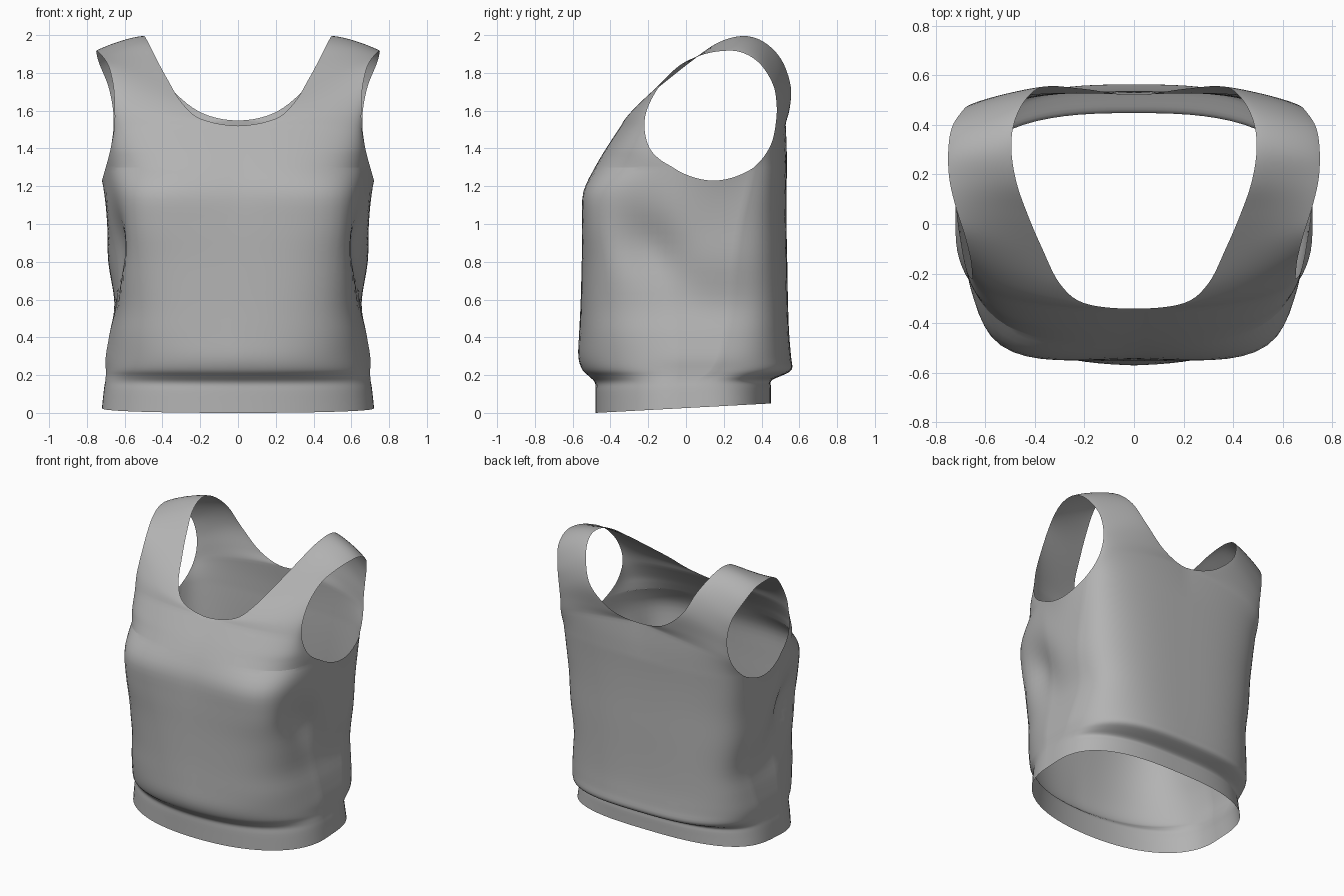
import bpy, bmesh, math
from mathutils import Vector

if "Cube" in bpy.data.objects:
    bpy.data.objects.remove(bpy.data.objects["Cube"])

S, K = 20, 14          # columns per panel, columns under the arm

# Torso sections: z, half width, front corner x, back corner x, front centre y, front corner y, back y,
#                 front squareness, back squareness, side front y, side back y
TORSO = [
    (0.00, .720, .71, .72, -.480, -.475, .450, 2.25, 2.75, -.04, .05),
    (0.11, .710, .70, .70, -.480, -.475, .450, 2.25, 2.75, -.04, .05),
    (0.16, .703, .68, .69, -.482, -.475, .452, 2.25, 2.75, -.05, .06),
    (0.195, .70, .65, .66, -.515, -.500, .505, 2.4, 2.9, -.05, .10),
    (0.23, .70, .63, .64, -.550, -.530, .560, 2.6, 3.0, -.05, .14),
    (0.30, .70, .61, .63, -.570, -.545, .556, 2.8, 3.0, -.05, .18),
    (0.42, .68, .61, .62, -.566, -.548, .546, 3.0, 3.1, -.06, .21),
    (0.58, .655, .60, .61, -.558, -.550, .540, 3.2, 3.2, -.07, .24),
    (0.80, .687, .60, .62, -.552, -.550, .536, 3.7, 3.2, -.07, .26),
    (1.00, .692, .62, .62, -.548, -.558, .532, 4.3, 3.2, -.07, .29),
    (1.17, .697, .62, .62, -.535, -.562, .532, 4.3, 3.2, -.07, .33),
    (1.30, .700, .62, .62, -.480, -.495, .535, 3.2, 3.2, -.07, .36),
]

# Upper panel rows: neck-side point, corner control point, arm-side point, squareness
CHEST = [
    (0, -.48, 1.30, .62, -.495, 1.30, .70, -.07, 1.30, 3.2),
    (0, -.452, 1.35, .615, -.465, 1.35, .687, -.145, 1.347, 2.9),
    (0, -.415, 1.41, .61, -.43, 1.41, .672, -.197, 1.41, 2.6),
    (0, -.342, 1.520, .59, -.365, 1.52, .655, -.22, 1.51, 2.1),
]
STRAP = [
    CHEST[-1],
    (.20, -.32, 1.558, .55, -.30, 1.61, .653, -.205, 1.61, 1.7),
    (.30, -.24, 1.645, .53, -.20, 1.69, .66, -.14, 1.73, 1.5),
    (.37, -.10, 1.76, .55, -.07, 1.80, .685, -.04, 1.835, 1.4),
    (.43, .04, 1.87, .59, .05, 1.90, .72, .07, 1.89, 1.5),
    (.475, .17, 1.96, .60, .17, 1.97, .745, .18, 1.915, 1.6),
    (.495, .30, 1.995, .62, .30, 2.005, .75, .29, 1.91, 1.6),
    (.483, .41, 1.965, .62, .42, 1.96, .735, .39, 1.85, 1.4),
]
UPPER_BACK = [
    (.435, .505, 1.87, .57, .515, 1.85, .69, .46, 1.74, 1.3),
    (.36, .555, 1.725, .55, .55, 1.72, .665, .48, 1.63, 1.4),
    (.20, .545, 1.592, .56, .555, 1.60, .658, .475, 1.53, 1.7),
    (0, .52, 1.548, .58, .555, 1.50, .668, .455, 1.435, 2.2),
]
LOW_BACK = [
    UPPER_BACK[-1],
    (0, .53, 1.42, .60, .545, 1.41, .683, .415, 1.36, 2.7),
    (0, .535, 1.30, .62, .535, 1.30, .70, .36, 1.30, 3.2),
]


def smooth_rows(keys, steps, before=None, after=None):
    """Catmull-Rom interpolation through key rows, with optional outer neighbours."""
    ext = [before or keys[0]] + list(keys) + [after or keys[-1]]
    out = []
    for i in range(len(keys) - 1):
        for k in range(steps):
            t = k / steps
            out.append([.5 * (2 * b + (c - a) * t + (2 * a - 5 * b + 4 * c - d) * t * t
                              + (3 * b - a - 3 * c + d) * t ** 3) for a, b, c, d in zip(*ext[i:i + 4])])
    return out + [list(keys[-1])]


def across(neck, rest):
    """Neighbour row whose neck point is mirrored, so the neckline runs level at the centre."""
    return (-neck[0],) + tuple(neck[1:3]) + tuple(rest[3:])


def corner_curve(n_pt, c_pt, a_pt, n):
    """Rounded corner from n_pt to a_pt, pulled towards c_pt."""
    pts = []
    for i in range(S + 1):
        phi = i / S * math.pi / 2
        c, s = max(math.cos(phi), 0), math.sin(phi)
        r = (c ** n + s ** n) ** (-1 / n)
        pts.append(c_pt + (n_pt - c_pt) * (1 - s * r) + (a_pt - c_pt) * (1 - c * r))
    return pts


def torso_row(row):
    z, a, cx, bx, yf, cy, yb, nf, nb, ya, yc = row
    front = corner_curve(Vector((0, yf, z)), Vector((cx, cy, z)), Vector((a, ya, z)), nf)
    back = corner_curve(Vector((0, yb, z)), Vector((bx, yb, z)), Vector((a, yc, z)), nb)
    side = []
    rise = max(0, (z - .9) / .4)
    for k in range(1, K):
        arc = math.sin(math.pi * k / K) ** .85
        side.append(Vector((a + .02 * arc * rise ** 3, ya + (yc - ya) * k / K, z - .07 * arc * rise)))
    pts = front + side + back[::-1]
    for p in pts:
        # diagonal side fold
        fold = math.exp(-((p.y + .22 - (.95 - z) * .45) / .17) ** 2 - ((z - .86) / .21) ** 2)
        p.x -= .075 * fold * min(1, max(0, (p.x - .4) / .2))
        # hem rises towards the back
        p.z += .05 * (p.y + .48) / .93 * max(0, 1 - z / .2)
    return pts


def add_grid(bm, rows):
    verts = [[bm.verts.new(p) for p in r] for r in rows]
    for r0, r1 in zip(verts, verts[1:]):
        for i in range(len(r0) - 1):
            bm.faces.new((r0[i], r0[i + 1], r1[i + 1], r1[i]))


bm = bmesh.new()
# Torso tube with gathered hem band
add_grid(bm, [torso_row(r) for r in smooth_rows(TORSO, 4)])
# Chest, shoulder strap and upper back
strap = STRAP + UPPER_BACK
panels = [
    smooth_rows(CHEST, 4, after=CHEST[-1][:3] + STRAP[1][3:]),
    smooth_rows(strap, 5, across(strap[1], CHEST[-2]), across(strap[-2], LOW_BACK[1])),
    smooth_rows(LOW_BACK, 4, before=LOW_BACK[0][:3] + strap[-2][3:]),
]
for rows in panels:
    add_grid(bm, [corner_curve(Vector(r[0:3]), Vector(r[3:6]), Vector(r[6:9]), r[9]) for r in rows])
bmesh.ops.remove_doubles(bm, verts=bm.verts, dist=.0005)
# Other half
geom = bm.verts[:] + bm.edges[:] + bm.faces[:]
bmesh.ops.mirror(bm, geom=geom, axis='X', merge_dist=.0005)
bmesh.ops.remove_doubles(bm, verts=bm.verts, dist=.0005)
bmesh.ops.recalc_face_normals(bm, faces=bm.faces)
low = min(bm.faces, key=lambda f: f.calc_center_median().y)
if low.normal.y > 0:
    bmesh.ops.reverse_faces(bm, faces=bm.faces)
for f in bm.faces:
    f.smooth = True

mesh = bpy.data.meshes.new("tank_top")
bm.to_mesh(mesh)
bm.free()
shirt = bpy.data.objects.new("tank_top", mesh)
bpy.context.collection.objects.link(shirt)

fabric = bpy.data.materials.new("grey fabric")
fabric.diffuse_color = (.45, .45, .45, 1)
fabric.use_nodes = True
fabric.node_tree.nodes["Principled BSDF"].inputs["Base Color"].default_value = fabric.diffuse_color
mesh.materials.append(fabric)
